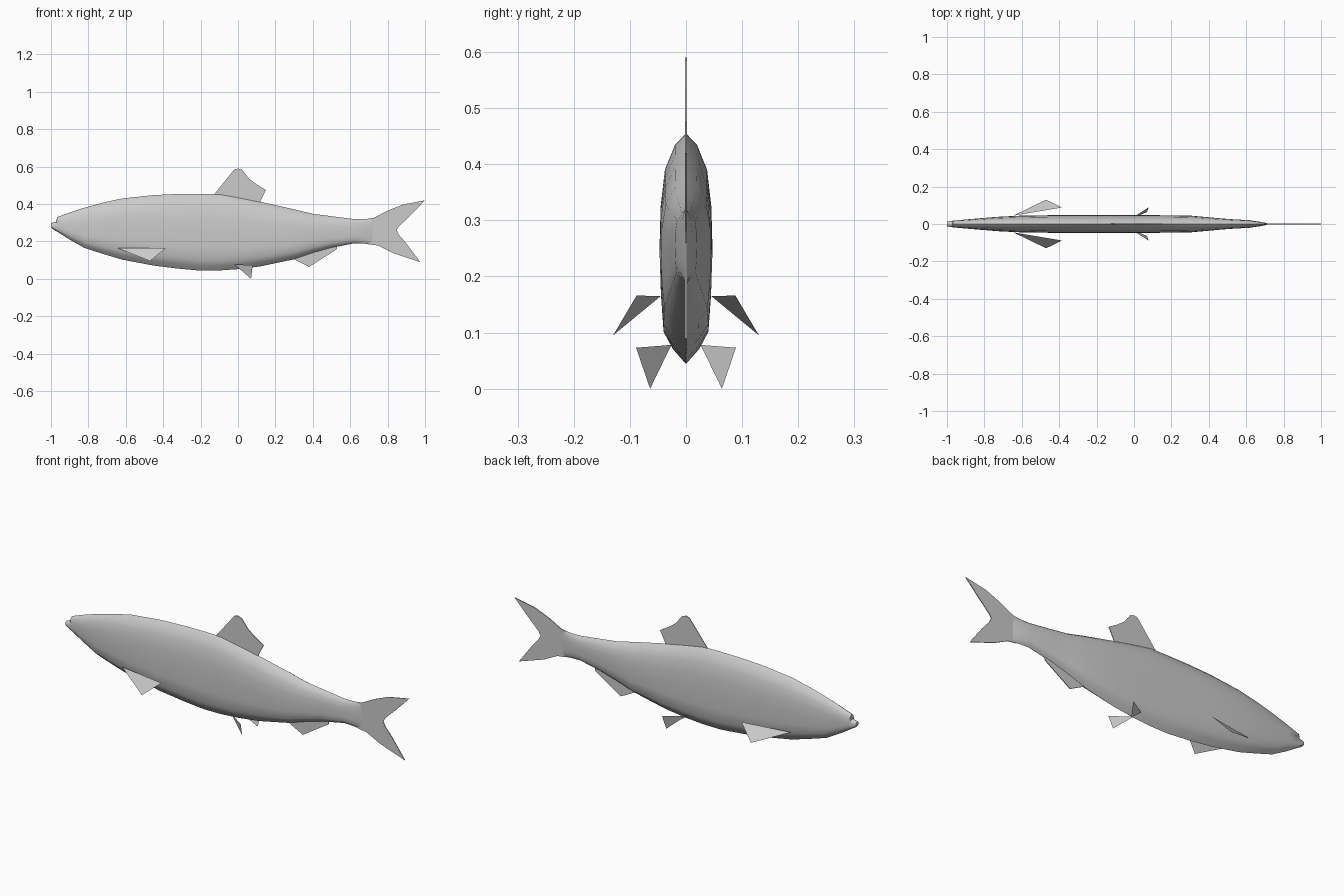
import bpy, bmesh

if "Cube" in bpy.data.objects:
    bpy.data.objects.remove(bpy.data.objects["Cube"])

def make(name, bm, smooth=False):
    bmesh.ops.recalc_face_normals(bm, faces=bm.faces)
    me = bpy.data.meshes.new(name)
    bm.to_mesh(me)
    bm.free()
    ob = bpy.data.objects.new(name, me)
    bpy.context.collection.objects.link(ob)
    if smooth:
        for o in bpy.context.selected_objects:
            o.select_set(False)
        ob.select_set(True)
        bpy.context.view_layer.objects.active = ob
        bpy.ops.object.shade_smooth_by_angle(angle=0.7)
    return ob

# Body: keeled cross-section lofted along stations (x, top z, bottom z, half width)
half = [(0, 1), (.42, .9), (.8, .68), (.96, .35), (1, 0), (.95, -.4), (.85, -.72), (.5, -.87), (0, -1)]
section = half + [(-y, z) for y, z in reversed(half[1:-1])]
stations = [
    (-1.0, .297, .275, .012), (-.985, .303, .263, .015), (-.971, .306, .255, .017),
    (-.968, .33, .253, .018), (-.9, .355, .21, .024), (-.82, .381, .165, .031),
    (-.72, .408, .133, .039), (-.62, .43, .103, .044), (-.45, .448, .071, .047),
    (-.32, .454, .055, .047), (-.2, .455, .044, .047), (-.1, .454, .045, .047),
    (0, .436, .052, .047), (.12, .412, .067, .047), (.3, .372, .105, .045),
    (.4, .348, .138, .036), (.5, .335, .166, .027), (.62, .32, .19, .02),
    (.68, .32, .188, .011), (.72, .325, .182, .002)]
bm = bmesh.new()
rings = []
for x, top, bot, w in stations:
    mid, h = (top + bot) / 2, (top - bot) / 2
    rings.append([bm.verts.new((x, y * w, mid + z * h)) for y, z in section])
n = len(section)
for a, b in zip(rings, rings[1:]):
    for i in range(n):
        j = (i + 1) % n
        bm.faces.new((a[i], a[j], b[j], b[i]))
bm.faces.new(rings[0])
bm.faces.new(rings[-1])
make("body", bm, True)

# Upright fins on the centre line: thin extruded outlines
def flat_fin(name, outline, t=.002):
    bm = bmesh.new()
    f = bm.faces.new([bm.verts.new((x, -t, z)) for x, z in outline])
    ext = bmesh.ops.extrude_face_region(bm, geom=[f])["geom"]
    bmesh.ops.translate(bm, vec=(0, 2 * t, 0),
                        verts=[v for v in ext if isinstance(v, bmesh.types.BMVert)])
    make(name, bm)

flat_fin("dorsal_fin", [(-.125, .44), (-.125, .455), (-.02, .585), (0, .59), (.022, .583), (.06, .535),
                        (.1, .505), (.15, .475), (.12, .415), (.12, .39), (0, .41)])
flat_fin("anal_fin", [(.29, .12), (.3, .105), (.38, .064), (.53, .16), (.53, .19), (.4, .16)])
flat_fin("tail_fin", [(.7, .32), (.73, .328), (.8, .365), (.88, .397), (1, .42), (.93, .348), (.86, .28),
                      (.848, .26), (.86, .236), (.9, .19), (.975, .089), (.83, .138), (.75, .178), (.7, .185)])

# Paired side fins: single triangles mirrored left and right
def side_fin(name, pts):
    for side, s in (("left", 1), ("right", -1)):
        bm = bmesh.new()
        bm.faces.new([bm.verts.new((x, s * y, z)) for x, y, z in pts])
        make(name + "_" + side, bm)

side_fin("pectoral_fin", [(-.645, .045, .165), (-.385, .088, .166), (-.47, .13, .095)])
side_fin("pelvic_fin", [(-.02, .026, .078), (.078, .089, .073), (.07, .064, 0)])
